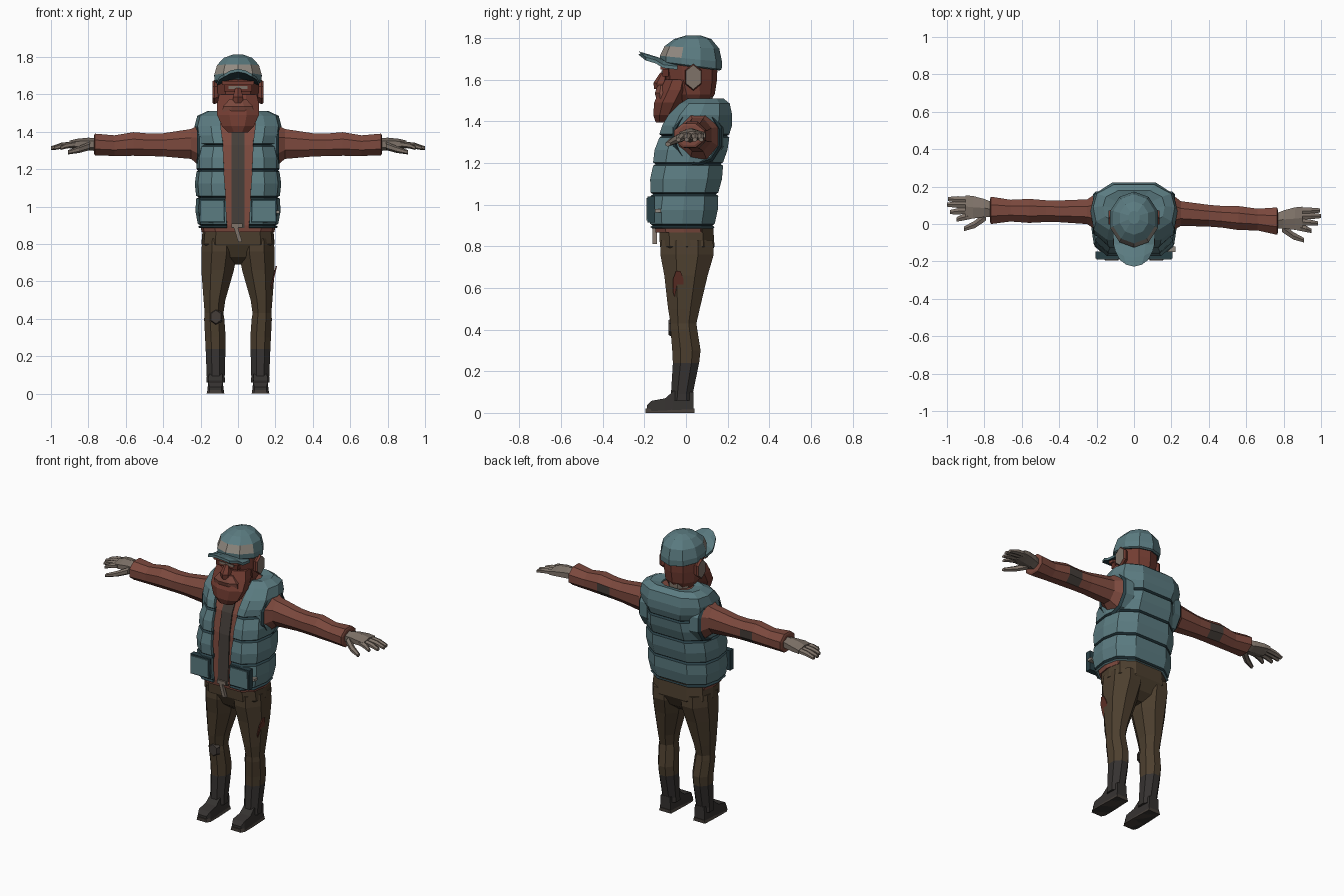
import bpy, bmesh, math
from mathutils import Vector as V

if "Cube" in bpy.data.objects:
    bpy.data.objects.remove(bpy.data.objects["Cube"])

def mat(name, r, g, b):
    m = bpy.data.materials.new(name)
    m.diffuse_color = (r, g, b, 1)
    m.use_nodes = True
    m.node_tree.nodes["Principled BSDF"].inputs["Base Color"].default_value = m.diffuse_color
    return m

TEAL = mat("teal", .105, .2, .22)
DARK = mat("dark_teal", .022, .05, .06)
RED = mat("rust_cloth", .2, .066, .047)
HAIR = mat("rust_hair", .17, .046, .032)
SHIRT = mat("dark_brown", .058, .047, .04)
PANTS = mat("olive_brown", .074, .05, .028)
SKIN = mat("dusty_skin", .21, .17, .14)
BOOT = mat("charcoal", .036, .032, .03)
PANEL = mat("pale_panel", .29, .26, .225)
PATCH = mat("dark_red", .12, .03, .02)

def loft(name, rings, mats, rule=None, closed=True, caps=True):
    """Skin a list of rings; rule(face) picks the material slot."""
    bm = bmesh.new()
    rows = [[bm.verts.new(p) for p in r] for r in rings]
    n = len(rows[0])
    for a, b in zip(rows, rows[1:]):
        for j in range(n if closed else n - 1):
            k = (j + 1) % n
            bm.faces.new((a[j], a[k], b[k], b[j]))
    if caps:
        bm.faces.new(rows[0][::-1])
        bm.faces.new(rows[-1])
        bmesh.ops.recalc_face_normals(bm, faces=bm.faces)
    bm.normal_update()
    if rule:
        for f in bm.faces:
            f.material_index = int(rule(f.calc_center_median(), f.normal))
    me = bpy.data.meshes.new(name)
    bm.to_mesh(me)
    bm.free()
    for m in mats:
        me.materials.append(m)
    ob = bpy.data.objects.new(name, me)
    bpy.context.collection.objects.link(ob)
    return ob

def oval(c, u, v, n=8):
    """Polygon ring about c, flat sides touching the extents u and v."""
    k = 1 / math.cos(math.pi / n)
    return [V(c) + k * (V(u) * math.cos(t) + V(v) * math.sin(t))
            for t in [(j + .5) * math.tau / n for j in range(n)]]

def flat(c, rx, ry, n=8, tilt=0):
    return oval(c, (rx, 0, 0), (0, ry, -tilt * ry), n)

def upright(c, ry, rz, n=8):
    return oval(c, (0, ry, 0), (0, 0, rz), n)

def box(name, c, size, m, top=1.0, lean=0):
    x, y, z = (s / 2 for s in size)
    sq = [(-1, -1), (1, -1), (1, 1), (-1, 1)]
    return loft(name, [[V(c) + V((i * x, j * y, -z)) for i, j in sq],
                       [V(c) + V((i * x * top + lean, j * y, z)) for i, j in sq]], [m])

def bar(name, p, q, r0, r1, m, squash=.8):
    return loft(name, [upright(p, r0, r0 * squash, 6), upright(q, r1, r1 * squash, 6)], [m])

def body(z, w, f, b, gap=.02):
    """Torso outline starting and ending either side of the front opening."""
    half = [(gap, 0), (.62 * w, 0), (.93 * w, .18), (w, .5), (.91 * w, .8), (.5 * w, 1)]
    pts = [V((x, f + t * (b - f), z)) for x, t in half]
    return pts + [V((-p.x, p.y, p.z)) for p in reversed(pts)]

# Jacket under the vest
loft("jacket", [body(.865, .195, -.145, .125), body(.9, .2, -.15, .125), body(1.2, .195, -.132, .15),
                body(1.33, .19, -.105, .18), body(1.42, .18, -.06, .19), body(1.49, .1, .0, .15)], [RED])
# Shirt strip down the front
loft("shirt", [[V((-.036, f, z)), V((.036, f, z)), V((.036, f + .04, z)), V((-.036, f + .04, z))]
               for z, f in ((.885, -.154), (1.2, -.14), (1.33, -.113), (1.43, -.06))], [SHIRT])

# Quilted vest: padded bands with pinched dark seams
bands = [(.9, .215, -.172, .138, .06), (1.05, .224, -.17, .155, .066), (1.195, .222, -.158, .178, .075),
         (1.33, .208, -.128, .208, .08)]
rings = [body(.885, .205, -.16, .127, .06)]
for i, (z, w, f, b, g) in enumerate(bands):
    rings += [body(z - .008, w, f, b, g), body(z, w - .014, f + .012, b - .012, g), body(z + .008, w, f, b, g)]
    nxt = bands[i + 1] if i < 3 else (1.43, .225, -.085, .222, .092)
    mid = [(p + q) / 2 for p, q in zip(bands[i], nxt)]
    rings.append(body(mid[0], mid[1] + .008, mid[2] - .008, mid[3] + .006, mid[4]))
rings += [body(1.43, .232, -.085, .222, .092), body(1.485, .218, -.03, .21, .095),
          body(1.51, .165, .01, .18, .09), body(1.5, .1, .03, .14, .07)]
vest = loft("vest", rings, [TEAL, DARK],
            lambda c, n: any(abs(c.z - b[0]) < .006 for b in bands), closed=False, caps=False)
sol = vest.modifiers.new("padding", 'SOLIDIFY')
sol.thickness, sol.offset = .022, -1

for s, side in ((1, "right"), (-1, "left")):
    # Vest pocket with dark surround
    box(side + "_pocket_trim", (s * .138, -.166, .977), (.138, .036, .125), DARK)
    box(side + "_pocket", (s * .138, -.17, .977), (.124, .04, .108), TEAL, .95)

    # Arm line drifts in y differently on each side
    def ay(x):
        return .06 - .045 * (x - .2) / .57 if s > 0 else .065 + .008 * (x - .2) / .57

    # Armhole rim
    loft(side + "_armhole", [upright((s * x, .055, 1.325), ry, rz, 10) for x, ry, rz in
         ((.15, .125, .14), (.205, .118, .135), (.218, .105, .122), (.205, .098, .114))], [TEAL, DARK],
         lambda c, n: abs(c.x) > .208)
    # Sleeve with worn elbow
    arm = [(.17, 1.325, .098, .114), (.21, 1.327, .094, .108), (.25, 1.335, .066, .08), (.4, 1.33, .058, .062),
           (.47, 1.33, .058, .06), (.56, 1.335, .064, .063), (.66, 1.326, .058, .055), (.765, 1.332, .073, .058),
           (.77, 1.332, .06, .048)]
    loft(side + "_sleeve", [upright((s * x, ay(x), z), ry, rz) for x, z, ry, rz in arm], [RED, SHIRT],
         lambda c, n: .46 < abs(c.x) < .57 and n.y > .5 and n.z < .3)

    # Hand, fingers and thumb
    hy = ay(.8)
    loft(side + "_palm", [upright((s * x, hy + dy, z), ry, rz, 6) for x, dy, z, ry, rz in
         ((.74, 0, 1.33, .036, .03), (.8, .012, 1.335, .048, .029), (.86, .016, 1.335, .06, .024),
          (.9, .02, 1.332, .06, .018))], [SKIN])
    for k, (dy, ey, tip) in enumerate(((.056, .06, .995), (.03, .03, 1.0), (.0, -.01, .985), (-.028, -.05, .95))):
        mid = (s * (tip + .89) / 2, hy + (dy + ey) / 2, 1.326)
        bar(f"{side}_finger_{k}", (s * .87, hy + dy, 1.333), mid, .018, .017, SKIN)
        bar(f"{side}_fingertip_{k}", mid, (s * tip, hy + ey, 1.312), .017, .011, SKIN)
    bar(side + "_thumb", (s * .79, hy - .03, 1.325), (s * .85, hy - .075, 1.305), .024, .02, SKIN)
    bar(side + "_thumb_tip", (s * .85, hy - .075, 1.305), (s * .91, hy - .1, 1.29), .02, .012, SKIN)

    # Trouser leg, dirty below the shin
    leg = [(.83, .1, .005, .09, .125), (.76, .1, .005, .096, .128), (.66, .109, 0, .087, .104),
           (.5, .126, -.01, .058, .076), (.43, .128, -.012, .05, .062), (.4, .127, -.01, .054, .064),
           (.3, .121, .002, .055, .068), (.24, .12, 0, .053, .063), (.09, .119, -.02, .048, .052),
           (.06, .119, -.02, .05, .054)]
    loft(side + "_leg", [flat((s * x, y, z), rx, ry) for z, x, y, rx, ry in leg], [PANTS, BOOT],
         lambda c, n: c.z < .25)
    # Boot and sole
    for nm, rows, m in (("boot", ((.036, .1, .038), (-.06, .105, .042), (-.1, .07, .045), (-.165, .058, .046),
                                  (-.188, .035, .036)), BOOT),
                        ("sole", ((.04, .02, .042), (-.1, .02, .048), (-.17, .02, .048), (-.194, .02, .036)), SHIRT)):
        loft(f"{side}_{nm}", [[V((s * .12 + i * w * t, y, z)) for i, z, t in
             ((-1, 0, 1), (1, 0, 1), (1, h, .85), (-1, h, .85))] for y, h, w in rows], [m])
    # Ear
    loft(side + "_ear", [upright((s * x, .035, 1.612), r, r * 1.4, 6) for x, r in
         ((.09, .028), (.125, .04), (.137, .036))], [HAIR, SKIN], lambda c, n: abs(n.x) > .9)

# Pelvis
loft("pelvis", [body(.69, .04, -.04, .05, .01), body(.73, .12, -.09, .1), body(.8, .196, -.125, .137),
                body(.9, .187, -.13, .13)], [PANTS])
# Hanging belt end, vest tag, knee tear and thigh patch
box("belt_end", (.012, -.15, .86), (.022, .02, .1), SKIN, 1, -.03)
box("buckle", (-.005, -.152, .9), (.06, .02, .022), SKIN)
box("vest_tag", (.2, -.135, .97), (.045, .03, .016), PANEL)
loft("knee_tear", [oval((-.118, y, .41), (r, 0, 0), (0, 0, r * 1.2), 6) for y, r in ((-.06, .034), (-.084, .026))],
     [SHIRT])
loft("thigh_patch", [oval((x, -.037, .61), (0, .026, 0), (-.018 * s0, 0, .072), 8)
                     for x, s0 in ((.184, -1), (.191, -1))], [PATCH])

# Neck and head
loft("neck", [flat((0, .05, z), .07, .075) for z in (1.4, 1.56)], [SKIN])
loft("head", [flat((0, y, z), rx, ry, 10) for z, y, rx, ry in
     ((1.49, .04, .075, .07), (1.53, .035, .1, .098), (1.6, .025, .108, .118), (1.68, .02, .112, .125),
      (1.72, .02, .11, .12))], [HAIR])
# Beard, moustache, nose, brow and eye strip
loft("beard", [flat((0, y, z), rx, ry) for z, y, rx, ry in
     ((1.395, -.115, .05, .03), (1.43, -.105, .085, .052), (1.49, -.085, .112, .068), (1.55, -.055, .112, .07),
      (1.6, -.04, .1, .06))], [HAIR])
loft("moustache", [flat((0, -.11, z), rx, ry) for z, rx, ry in
     ((1.5, .085, .03), (1.535, .08, .04), (1.575, .045, .025))], [RED])
loft("nose", [flat((0, y, z), rx, ry, 6) for z, y, rx, ry in
     ((1.555, -.12, .025, .028), (1.585, -.122, .028, .03), (1.635, -.105, .014, .015))], [HAIR])
box("eye_socket", (0, -.098, 1.633), (.15, .03, .035), PATCH)
box("eye_strip", (0, -.112, 1.637), (.1, .009, .014), SKIN)
box("brow", (0, -.105, 1.66), (.17, .036, .022), HAIR)

# Cap crown with pale front panel
loft("cap", [flat((0, y, z), rx, ry, 10, t) for z, y, rx, ry, t in
     ((1.662, .024, .118, .13, .13), (1.668, .024, .126, .14, .13), (1.70, .024, .127, .142, .1),
      (1.755, .028, .112, .125, .04), (1.795, .032, .076, .085, 0), (1.812, .035, .03, .034, 0))],
     [TEAL, PANEL, DARK],
     lambda c, n: 1 if n.y < -.45 and 1.70 < c.z < 1.765 else 2 if c.z < 1.684 and abs(n.z) > .9 else 0)
# Cap brim, arched across and rising to the front
def brim_row(y, w, z):
    xs = [-1, -.55, 0, .55, 1]
    top = [V((x * w, y + .035 * x * x * (y < -.15), z - .028 * x * x)) for x in xs]
    return top + [p - V((0, 0, .016)) for p in reversed(top)]
loft("brim", [brim_row(-.04, .112, 1.692), brim_row(-.11, .11, 1.7), brim_row(-.18, .1, 1.722),
              brim_row(-.228, .075, 1.736)], [TEAL, DARK], lambda c, n: n.z < -.6)
